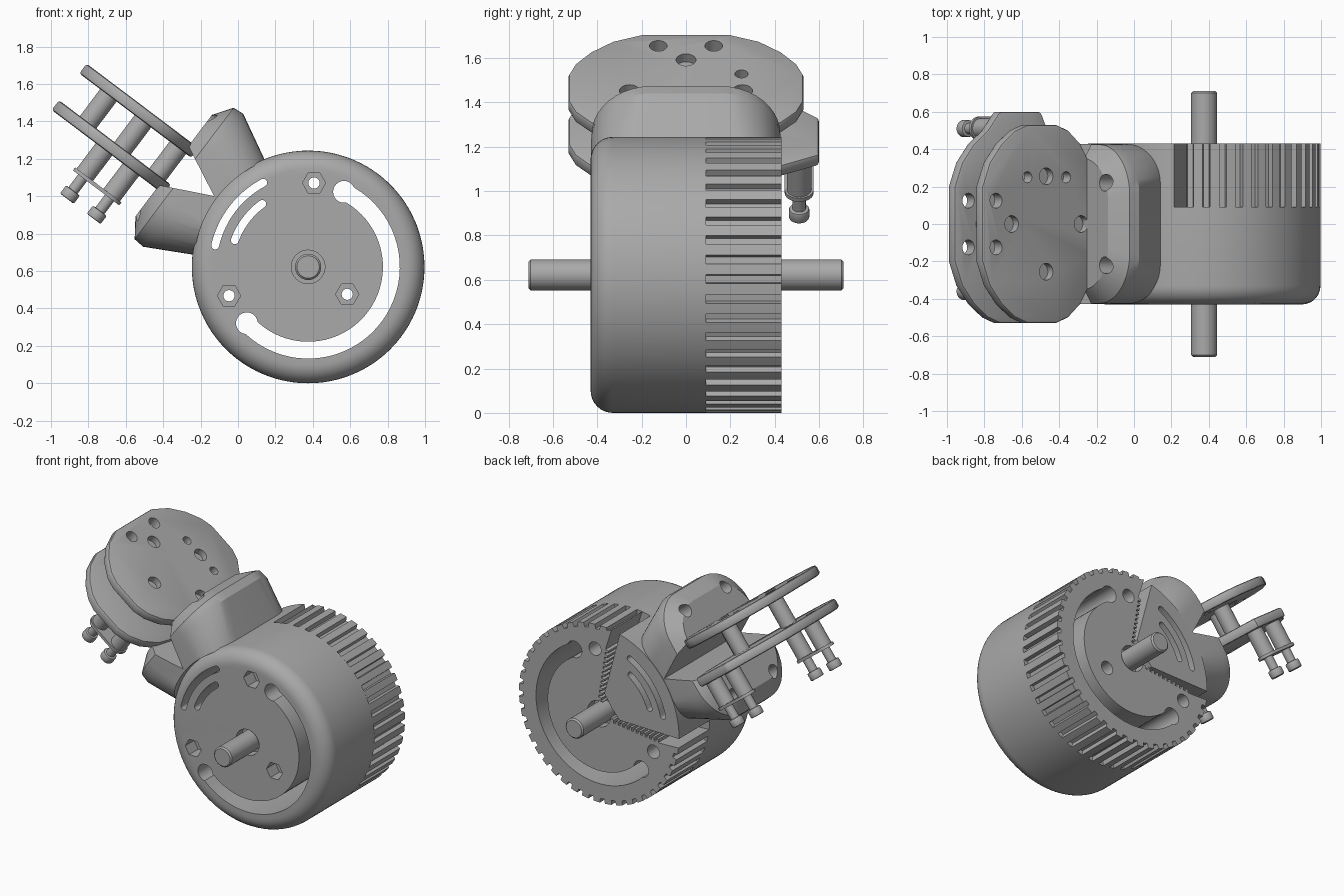
import bpy, bmesh
from math import sin, cos, pi, radians
from mathutils import Matrix, Vector

cube = bpy.data.objects.get("Cube")
if cube:
    bpy.data.objects.remove(cube)

grey = bpy.data.materials.new("plain_grey")
grey.use_nodes = True
GREY = (0.4, 0.4, 0.4, 1)
grey.diffuse_color = GREY
grey.node_tree.nodes["Principled BSDF"].inputs["Base Color"].default_value = GREY


# Frames: the drum lies along y, the arm leaves it radially
def frame(x, y, z):
    m = Matrix((x, y, z)).transposed().to_4x4()
    m.translation = Vector((0.375, 0, 0.622))
    return m


ARM_ANGLE = 143
ca, sa = cos(radians(ARM_ANGLE)), sin(radians(ARM_ANGLE))
DRUM = frame((1, 0, 0), (0, 0, 1), (0, -1, 0))
ARM = frame((0, 1, 0), (ca, 0, sa), (sa, 0, -ca))


def polar(r, a, c=(0, 0)):
    return c[0] + r * cos(radians(a)), c[1] + r * sin(radians(a))


def circle(r, c=(0, 0), n=32):
    return [polar(r, 360 * i / n, c) for i in range(n)]


def at(pts, h):
    return [(x, y, h) for x, y in pts]


def loft(name, rings, m):
    """Skin a stack of equal rings and cap both ends."""
    bm = bmesh.new()
    vs = [[bm.verts.new(p) for p in r] for r in rings]
    n = len(vs[0])
    for a, b in zip(vs, vs[1:]):
        for i in range(n):
            j = (i + 1) % n
            bm.faces.new((a[i], a[j], b[j], b[i]))
    bm.faces.new(vs[0])
    bm.faces.new(vs[-1])
    bmesh.ops.recalc_face_normals(bm, faces=bm.faces)
    mesh = bpy.data.meshes.new(name)
    bm.to_mesh(mesh)
    bm.free()
    mesh.transform(m)
    mesh.materials.append(grey)
    obj = bpy.data.objects.new(name, mesh)
    bpy.context.collection.objects.link(obj)
    return obj


def prism(name, pts, lo, hi, m):
    return loft(name, [at(pts, lo), at(pts, hi)], m)


def apply(obj, mod):
    bpy.context.view_layer.objects.active = obj
    bpy.ops.object.modifier_apply(modifier=mod.name)


def cut(cutter, *targets):
    for t in targets:
        mod = t.modifiers.new("cut", 'BOOLEAN')
        mod.operation, mod.solver, mod.object = 'DIFFERENCE', 'EXACT', cutter
        apply(t, mod)
    bpy.data.objects.remove(cutter)


def bevel(obj, width):
    mod = obj.modifiers.new("bevel", 'BEVEL')
    mod.width, mod.segments, mod.limit_method = width, 2, 'ANGLE'
    mod.angle_limit = radians(50)
    apply(obj, mod)


def arc_slot(r, w, a0, a1, n=40):
    angles = [a0 + (a1 - a0) * i / n for i in range(n + 1)]
    pts = [polar(r + w, a) for a in angles]
    pts += [polar(w, a1 + 180 * i / 8, polar(r, a1)) for i in range(1, 8)]
    pts += [polar(r - w, a) for a in reversed(angles)]
    pts += [polar(w, a0 + 180 + 180 * i / 8, polar(r, a0)) for i in range(1, 8)]
    return pts


# Drum: smooth rounded front half
R, D, STEP = 0.622, 0.43, -0.09
profile = [(R, STEP)] + [(R - 0.1 + 0.1 * cos(t * pi / 16), D - 0.1 + 0.1 * sin(t * pi / 16))
                         for t in range(9)]
drum_front = loft("drum_front", [at(circle(r, n=96), h) for r, h in profile], DRUM)

# Drum: toothed back half with a serrated wedge opening
WEDGE, TEETH = 44, 33
start, end = ARM_ANGLE + WEDGE, ARM_ANGLE - WEDGE + 360
pitch = (end - start) / TEETH
outline = []
for i in range(TEETH):
    a = start + i * pitch
    outline += [polar(R, a), polar(R, a + 0.28 * pitch), polar(R, a + 0.55 * pitch),
                polar(R - 0.03, a + 0.6 * pitch), polar(R - 0.03, a + 0.95 * pitch)]
outline.append(polar(R, end))
serration = []
for k in range(11):
    r = 0.1 + 0.035 * k
    for dr, d in ((0, 0), (0.015, 0), (0.018, 0.022), (0.032, 0.022)):
        serration.append((r + dr, d))
outline += [polar(r, end - d / r * 180 / pi) for r, d in reversed(serration)]
outline += [polar(r, start + d / r * 180 / pi) for r, d in serration]
drum_back = prism("drum_back", outline, -D, STEP, DRUM)

# Wedge of the arm that sits in the opening
lo, hi = ARM_ANGLE - 38, ARM_ANGLE + 38
wedge = [polar(R, lo + (hi - lo) * i / 24) for i in range(25)]
wedge += [polar(0.16, hi), polar(0.12, ARM_ANGLE), polar(0.16, lo)]
arm_wedge = prism("arm_wedge", wedge, -D, STEP, DRUM)

# Curved slots
drum = (drum_front, drum_back)
cut(prism("cutter", arc_slot(0.445, 0.045, -137.4, 64.5), -1, 1, DRUM), *drum)
for a in (-137.4, 64.5):
    cut(prism("cutter", circle(0.058, polar(0.445, a)), -1, 1, DRUM), *drum)
for r, a0, a1 in ((0.51, 118, 167), (0.417, 126, 160)):
    cut(prism("cutter", arc_slot(r, 0.021, a0, a1, 16), -1, 1, DRUM), drum_front, arm_wedge)

# Nut pockets, bolt holes and shaft bores
for r, a in ((0.45, 86), (0.45, 200), (0.255, -35)):
    c = polar(r, a)
    cut(prism("cutter", circle(0.03, c, 20), -1, 1, DRUM), *drum)
    cut(prism("cutter", circle(0.062, c, 6), D - 0.1, 1, DRUM), drum_front)
    cut(prism("cutter", circle(0.047, c, 20), -1, -0.2, DRUM), drum_back)
cut(prism("cutter", circle(0.09), 0.36, 1, DRUM), drum_front)
cut(prism("cutter", circle(0.09), -1, -0.36, DRUM), drum_back)

# Shaft
shaft_rings = [(0.06, -0.71), (0.07, -0.7), (0.07, 0.7), (0.06, 0.71)]
loft("shaft", [at(circle(r), h) for r, h in shaft_rings], DRUM)


# Flared arm flange with a vee notch, hugging the drum
def rounded_ring(u, hv, hy, r):
    pts = []
    for q, (sy, sv) in enumerate(((1, 1), (-1, 1), (-1, -1), (1, -1))):
        for i in range(11):
            y, v = polar(r, 90 * q + 9 * i, (sy * (hy - r), sv * (hv - r)))
            pts.append((y, u, v))
    return pts


flange = loft("arm_flange", [rounded_ring(*p) for p in (
    (0.45, 0.275, 0.425, 0.19), (0.77, 0.445, 0.428, 0.27),
    (0.83, 0.44, 0.425, 0.27), (0.9, 0.34, 0.35, 0.22))], ARM)
cut(prism("cutter", circle(0.612, n=96), -1, 1, DRUM), flange)
notch = [(0.95, 0.155), (0.63, 0), (0.95, -0.155)]
cut(loft("cutter", [[(y, u, v) for u, v in notch] for y in (-0.6, 0.6)], ARM), flange)
for y in (-0.22, 0.22):
    for v in (-0.31, 0.31):
        ring = circle(0.045, (y, v), 20)
        cut(loft("cutter", [[(p, u, q) for p, q in ring] for u in (0.77, 1)], ARM), flange)


# Two mounting plates
def plate(name, side, z0, z1):
    half = [(0.18, 0.85), (0.33, 0.88), (0.43, 0.94), (0.5, 1.02), (0.53, 1.1),
            (0.53, 1.3), (0.5, 1.38), (0.43, 1.47), (0.33, 1.55), (0.2, 1.6)]
    pts = [(max(y, side) if 1 < u < 1.35 else y, u) for y, u in half]
    pts += [(-y, u) for y, u in reversed(half)]
    obj = prism(name, pts, z0, z1, ARM)
    bevel(obj, 0.015)
    return obj


upper = plate("upper_plate", 0, 0.09, 0.155)
lower = plate("lower_plate", 0.6, -0.155, -0.09)
for y in (-0.125, 0.125):
    cut(prism("cutter", circle(0.04, (y, 1.51), 20), -1, 1, ARM), upper, lower)
for u in (1.04, 1.3):
    cut(prism("cutter", circle(0.03, (0.25, u), 20), 0.05, 1, ARM), upper)

# Spacers between the plates, each with a bolt recess above
for i, c in enumerate(((0, 1.405), (0, 0.94), (0.255, 1.174), (-0.255, 1.174))):
    prism(f"spacer_{i + 1}", circle(0.055, c), -0.1, 0.1, ARM)
    cut(prism("cutter", circle(0.045, c, 24), 0.11, 1, ARM), upper)

# Paired posts below the lower plate, with tie plates and screws
for side, y in (("left", 0.51), ("right", -0.36)):
    tie = [polar(0.065, 180 * i / 12, (y, 1.25)) for i in range(13)]
    tie += [polar(0.065, 180 + 180 * i / 12, (y, 1.07)) for i in range(13)]
    prism(f"{side}_tie_plate", tie, -0.345, -0.325, ARM)
    for i, u in enumerate((1.07, 1.25)):
        prism(f"{side}_post_{i + 1}", circle(0.055, (y, u)), -0.33, -0.15, ARM)
        prism(f"{side}_screw_neck_{i + 1}", circle(0.03, (y, u)), -0.44, -0.34, ARM)
        head = prism(f"{side}_screw_head_{i + 1}", circle(0.046, (y, u)), -0.485, -0.43, ARM)
        bevel(head, 0.008)

# Smooth shading with sharp edges kept
for obj in bpy.context.view_layer.objects:
    obj.select_set(obj.type == 'MESH')
bpy.ops.object.shade_smooth_by_angle(angle=radians(30))
